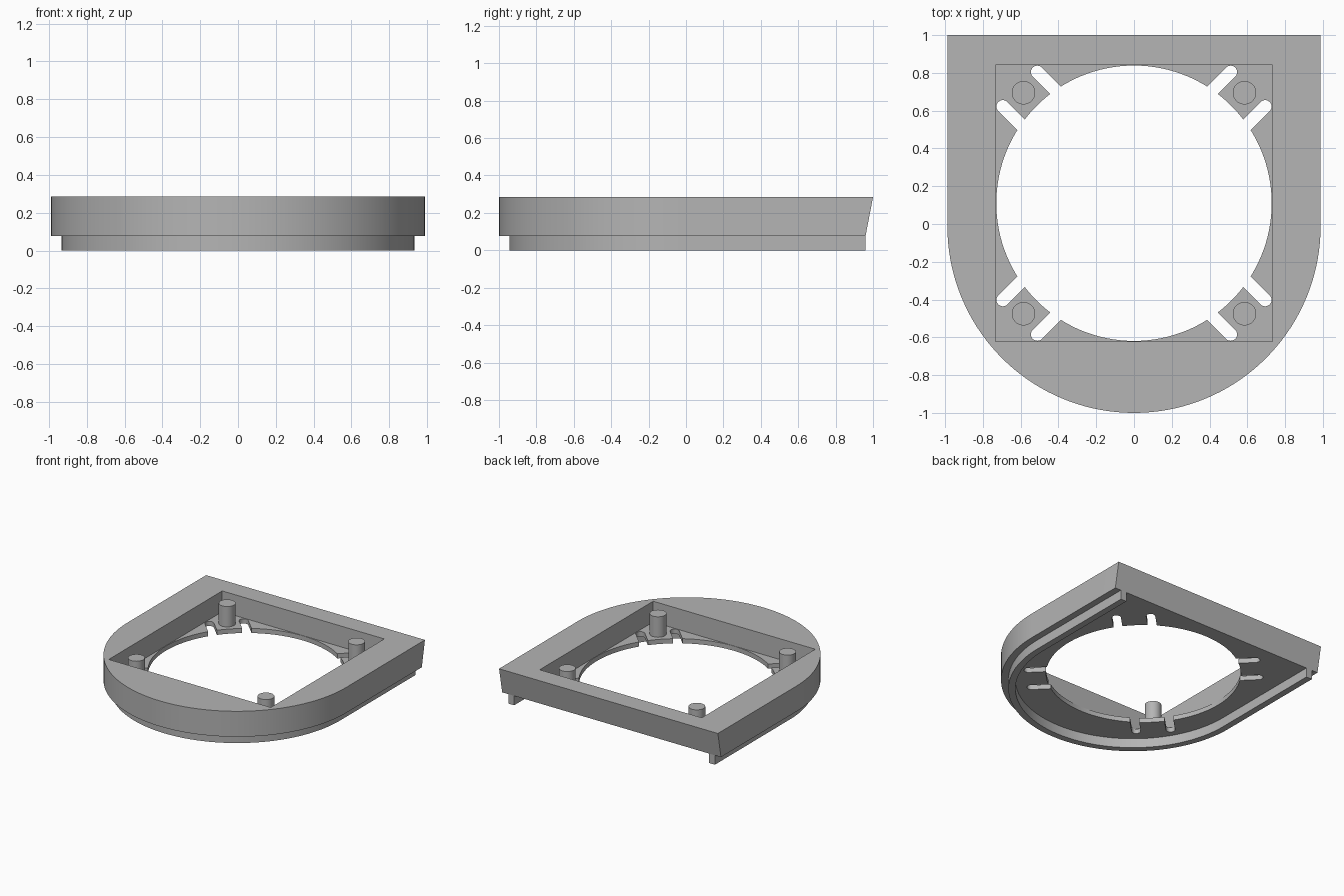
import bpy, bmesh
from math import sin, cos, pi, radians
from mathutils import Matrix, Vector

cube = bpy.data.objects.get("Cube")
if cube:
    bpy.data.objects.remove(cube, do_unlink=True)

grey = bpy.data.materials.new("light_grey")
grey.use_nodes = True
colour = (0.46, 0.46, 0.46, 1)
grey.diffuse_color = colour
grey.node_tree.nodes["Principled BSDF"].inputs["Base Color"].default_value = colour

ARC_Y = -0.012          # centre of the rounded front
HOLE_Y = 0.11           # centre of the opening
TOP, FLOOR, BASE = 0.285, 0.115, 0.077
BACK_LOW, BACK_TOP = 0.96, 1.0


def arc(radius, centre, start, end, steps):
    """Points along an arc, angles in radians."""
    return [(centre[0] + radius * cos(start + (end - start) * i / steps),
             centre[1] + radius * sin(start + (end - start) * i / steps))
            for i in range(steps + 1)]


def u_line(radius, back):
    """Straight sides joined by a half circle at the front."""
    return [(-radius, back)] + arc(radius, (0, ARC_Y), pi, 2 * pi, 72) + [(radius, back)]


def extrude(name, outline, low, high):
    """Solid made by raising a flat outline."""
    bm = bmesh.new()
    face = bm.faces.new([bm.verts.new((x, y, low)) for x, y in outline])
    raised = bmesh.ops.extrude_face_region(bm, geom=[face])["geom"]
    for v in raised:
        if isinstance(v, bmesh.types.BMVert):
            v.co.z = high
    bmesh.ops.recalc_face_normals(bm, faces=bm.faces)
    mesh = bpy.data.meshes.new(name)
    bm.to_mesh(mesh)
    bm.free()
    mesh.materials.append(grey)
    obj = bpy.data.objects.new(name, mesh)
    bpy.context.collection.objects.link(obj)
    return obj


def activate(obj):
    bpy.ops.object.select_all(action='DESELECT')
    obj.select_set(True)
    bpy.context.view_layer.objects.active = obj


def cut(obj, cutter):
    """Subtract the cutter and throw it away."""
    cutter.hide_render = True
    mod = obj.modifiers.new("cut", 'BOOLEAN')
    mod.operation = 'DIFFERENCE'
    mod.solver = 'EXACT'
    mod.object = cutter
    activate(obj)
    bpy.ops.object.modifier_apply(modifier=mod.name)
    bpy.data.objects.remove(cutter, do_unlink=True)


# Body: rounded front, back face leaning outwards
body = extrude("body", u_line(0.988, BACK_LOW), BASE, TOP)
for v in body.data.vertices:
    if v.co.z > FLOOR and v.co.y > 0.5:
        v.co.y = BACK_TOP

# Square pocket above the floor
half = 0.732
pocket = [(-half, HOLE_Y - half), (half, HOLE_Y - half),
          (half, HOLE_Y + half), (-half, HOLE_Y + half)]
cut(body, extrude("pocket_cutter", pocket, FLOOR, 0.5))

# Round opening through the floor
circle = arc(0.729, (0, HOLE_Y), 0, 2 * pi, 128)[:-1]
cut(body, extrude("opening_cutter", circle, -0.1, 0.2))

# Pair of round-ended slots beside each corner tab
for corner in range(4):
    turn = Matrix.Rotation(radians(45 + 90 * corner), 2)
    for side in (-0.129, 0.129):
        slot = [(0.6, side - 0.034)]
        slot += arc(0.034, (0.853, side), -pi / 2, pi / 2, 12)
        slot += [(0.6, side + 0.034)]
        points = [turn @ Vector(p) + Vector((0, HOLE_Y)) for p in slot]
        cut(body, extrude("slot_cutter", points, -0.1, FLOOR + 0.001))

# Lip under the body, open at the back
lip = extrude("lower_lip", u_line(0.933, BACK_LOW) + u_line(0.88, BACK_LOW)[::-1], 0, BASE)

# Locating pins on the corner tabs
pins = []
for sx, side in ((-1, "right"), (1, "left")):
    for sy, end in ((-1, "front"), (1, "back")):
        ring = arc(0.062, (sx * 0.585, HOLE_Y + sy * 0.585), 0, 2 * pi, 32)[:-1]
        pins.append(extrude(f"{end}_{side}_pin", ring, FLOOR - 0.01, TOP - 0.003))

for obj in [body, lip] + pins:
    activate(obj)
    bpy.ops.object.shade_smooth_by_angle(angle=radians(30))
